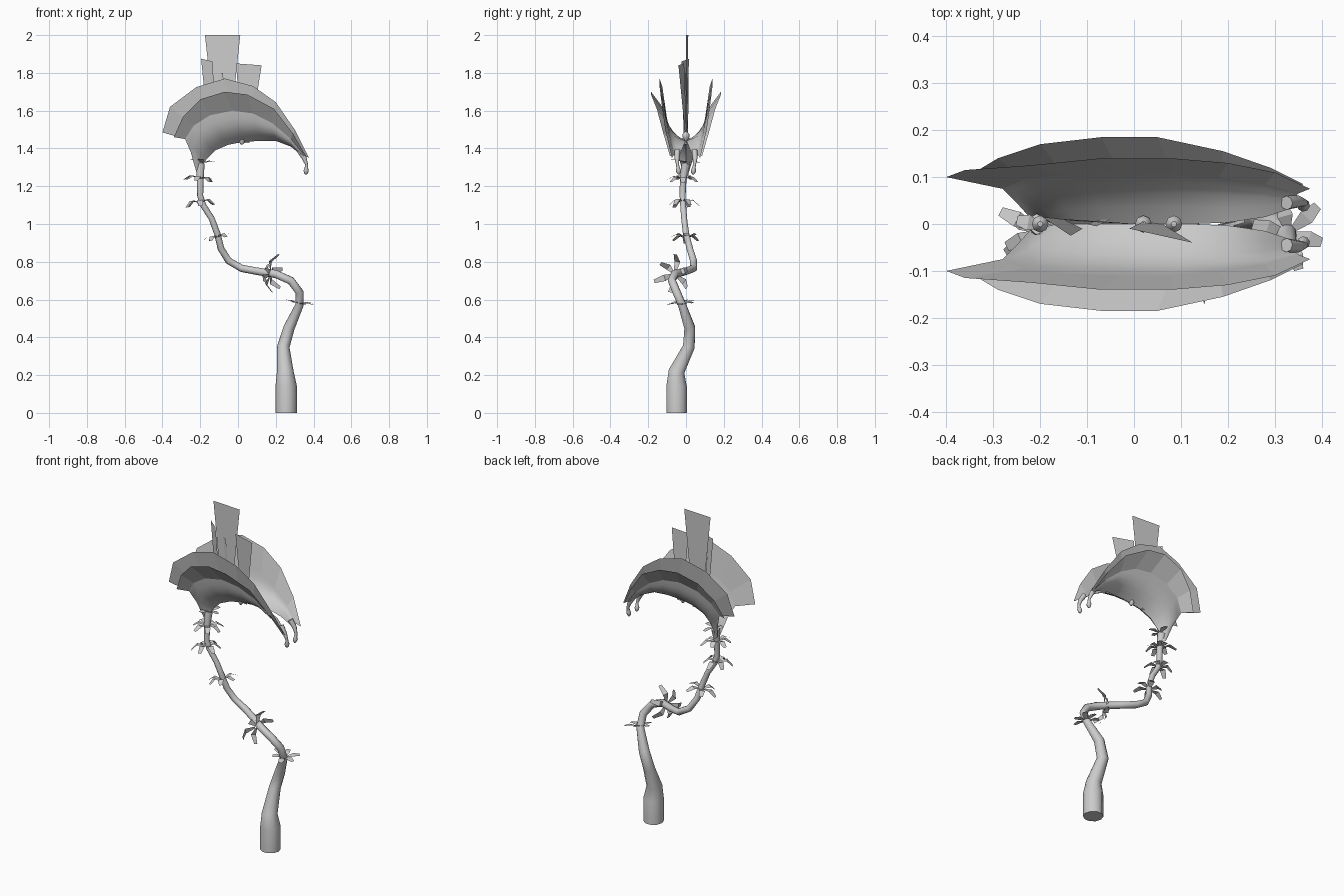
import bpy, bmesh, math
from mathutils import Vector

cube = bpy.data.objects.get("Cube")
if cube:
    bpy.data.objects.remove(cube)

grey = bpy.data.materials.new("plain grey")
grey.use_nodes = True
colour = (0.6, 0.6, 0.6, 1)
grey.diffuse_color = colour
grey.node_tree.nodes["Principled BSDF"].inputs["Base Color"].default_value = colour


def add_mesh(name, verts, faces, smooth=False):
    mesh = bpy.data.meshes.new(name)
    mesh.from_pydata([tuple(v) for v in verts], [], faces)
    mesh.materials.append(grey)
    obj = bpy.data.objects.new(name, mesh)
    bpy.context.collection.objects.link(obj)
    if smooth:
        mesh.shade_smooth()
    return obj


def add_tube(name, points, sides=10):
    """Sweep a ring along (x, y, z, radius) points and cap both ends."""
    pts = [Vector(p[:3]) for p in points]
    verts, faces = [], []
    side = Vector((1, 0, 0))
    for i, p in enumerate(pts):
        before = (p - pts[max(i - 1, 0)]).normalized()
        after = (pts[min(i + 1, len(pts) - 1)] - p).normalized()
        along = (before + after).normalized()
        side = (side - along * side.dot(along)).normalized()
        up = along.cross(side)
        for k in range(sides):
            a = 2 * math.pi * k / sides
            verts.append(p + (side * math.cos(a) + up * math.sin(a)) * points[i][3])
    for i in range(len(pts) - 1):
        for k in range(sides):
            a, b = i * sides + k, i * sides + (k + 1) % sides
            faces.append((a, b, b + sides, a + sides))
    faces.append(tuple(reversed(range(sides))))
    faces.append(tuple(range(len(verts) - sides, len(verts))))
    obj = add_mesh(name, verts, faces, True)
    for end in obj.data.polygons[-2:]:
        end.use_smooth = False
    return obj


def add_sheet(name, rows, smooth=False):
    """Skin a grid of points, one row per station."""
    n = len(rows[0])
    faces = [(i * n + j, i * n + j + 1, (i + 1) * n + j + 1, (i + 1) * n + j)
             for i in range(len(rows) - 1) for j in range(n - 1)]
    return add_mesh(name, [p for row in rows for p in row], faces, smooth)


def add_whorl(name, centre, axis, count, length, droop, phase=0.0):
    """Ring of small bent leaves around the stem."""
    axis = Vector(axis).normalized()
    side = axis.orthogonal().normalized()
    verts, faces = [], []
    for k in range(count):
        a = phase + 2 * math.pi * k / count
        out = side * math.cos(a) + axis.cross(side) * math.sin(a)
        wide = axis.cross(out)
        reach = length * (1 + 0.15 * math.sin(3 * k + 1))
        start = len(verts)
        for t, rise, w in ((0.12, 0, 0.006), (0.6, 0.012, 0.017), (1, -droop, 0.01)):
            mid = Vector(centre) + out * reach * t + axis * rise
            verts += [mid - wide * w, mid + wide * w]
        faces += [(start + j, start + j + 1, start + j + 3, start + j + 2) for j in (0, 2)]
    return add_mesh(name, verts, faces)


# Winding stem with a thick foot
add_tube("stem", [
    (.255, -.05, 0, .057), (.255, -.05, .14, .057), (.25, -.05, .22, .044),
    (.24, .015, .35, .033), (.27, .02, .45, .03), (.325, -.02, .57, .022),
    (.325, -.05, .64, .022), (.28, -.075, .7, .022), (.2, -.06, .735, .022),
    (.1, 0, .75, .02), (.02, .04, .765, .02), (-.05, .04, .805, .019),
    (-.09, .02, .87, .018), (-.11, 0, .95, .017), (-.14, -.01, 1.03, .016),
    (-.185, -.015, 1.1, .016), (-.2, -.018, 1.15, .016), (-.2, -.015, 1.24, .018),
    (-.2, 0, 1.32, .024)])

# Leaf whorls up the stem
add_whorl("lowest_whorl", (.33, -.02, .575), (.15, -.1, 1), 6, .075, -.01)
add_whorl("bend_whorl", (.17, -.06, .735), (-.9, .4, .1), 6, .1, .03, .4)
add_whorl("middle_whorl", (-.11, 0, .93), (-.25, 0, 1), 6, .085, .01, .3)
add_whorl("upper_whorl", (-.2, -.018, 1.115), (-.1, 0, 1), 6, .08, .02, .8)
add_whorl("neck_whorl", (-.2, -.015, 1.24), (.1, 0, 1), 7, .085, .012, .1)
add_whorl("collar_whorl", (-.19, -.005, 1.325), (.1, .1, 1), 4, .07, -.01, .6)

# Trap stations: hinge points, rim points, and tips of the two rim flaps
hinge = [(-.2, .012, 1.26), (-.19, .006, 1.31), (-.165, 0, 1.345), (-.12, 0, 1.39),
         (-.05, 0, 1.42), (.03, 0, 1.435), (.12, 0, 1.44), (.2, .003, 1.44),
         (.28, .015, 1.41), (.34, .035, 1.36)]
rim = [(-.222, .014, 1.28), (-.25, .045, 1.38), (-.28, .075, 1.45), (-.235, .095, 1.52),
       (-.15, .105, 1.575), (-.03, .11, 1.6), (.08, .11, 1.585), (.18, .1, 1.535),
       (.28, .085, 1.45), (.35, .065, 1.365)]
tall_tips = [(-.4, .1, 1.485), (-.36, .115, 1.62), (-.22, .125, 1.725), (-.07, .14, 1.77),
             (.08, .14, 1.73), (.2, .13, 1.645), (.3, .11, 1.5), (.375, .075, 1.35)]
wide_tips = [(-.34, .11, 1.46), (-.29, .14, 1.57), (-.2, .17, 1.66), (-.07, .185, 1.7),
             (.05, .185, 1.685), (.19, .155, 1.61), (.29, .12, 1.48), (.36, .085, 1.36)]

for label, sign in (("left_back", 1), ("right_front", -1)):
    def flip(p):
        return Vector((p[0], sign * p[1], p[2]))

    # Smooth bulging lobe
    rows = []
    for h, r in zip(hinge, rim):
        h, r = flip(h), flip(r)
        bulge = Vector((0, sign * .22, -.12)) * abs(r.y - h.y)
        rows.append([h.lerp(r, t / 5) + bulge * math.sin(math.pi * t / 5) for t in range(6)])
    add_sheet(label + "_lobe", rows, True)

    # Faceted flaps fanning from the rim
    for kind, tips in (("tall", tall_tips), ("wide", wide_tips)):
        add_sheet(label + "_" + kind + "_flap",
                  [(flip(r), flip(t)) for r, t in zip(rim[2:], tips)])

    # Hooked tail with a bead at its end
    tail = [(.325, .045, 1.39, .015), (.35, .048, 1.35, .013), (.363, .045, 1.315, .008),
            (.362, .042, 1.298, .009), (.361, .04, 1.284, .014), (.36, .038, 1.27, .011),
            (.36, .037, 1.262, .004)]
    add_tube(label + "_tail", [(x, sign * y, z, r) for x, y, z, r in tail], 8)

# Upright crest plates rising from the hinge
for name, corners in (
        ("tall_crest", [(-.11, .005, 1.41), (-.05, .003, 1.42), (.012, 0, 2), (-.175, .012, 2)]),
        ("side_crest", [(-.15, .01, 1.4), (-.11, -.01, 1.42), (-.135, -.025, 1.86), (-.195, .015, 1.875)]),
        ("rear_crest", [(.02, .005, 1.43), (.06, 0, 1.43), (.125, -.04, 1.84), (-.01, -.01, 1.85)]),
        ("thin_crest", [(-.07, .01, 1.42), (-.05, .01, 1.42), (-.08, -.005, 1.8), (-.1, 0, 1.8)])):
    add_mesh(name, corners, [(0, 1, 2, 3)])

# Small beads along the hinge
for i, x in enumerate((-.2, .02, .085)):
    add_tube("hinge_bead_%d" % (i + 1), [
        (x, 0, 1.4 + .02 * i, .006), (x, 0, 1.42 + .02 * i, .018),
        (x, 0, 1.435 + .02 * i, .018), (x, 0, 1.45 + .02 * i, .006)], 8)
